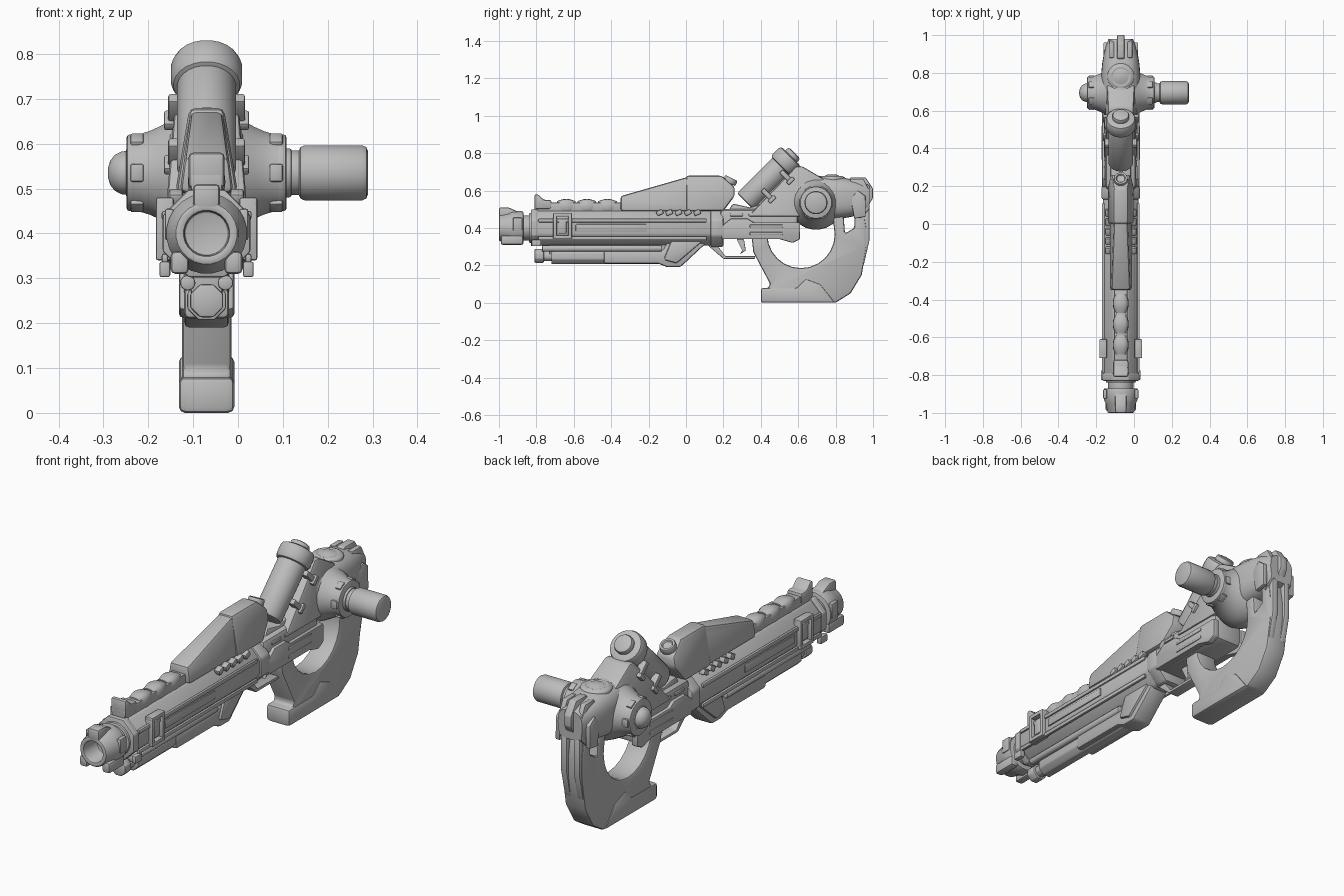
import bpy, bmesh, math
from mathutils import Vector, Matrix

if "Cube" in bpy.data.objects:
    bpy.data.objects.remove(bpy.data.objects["Cube"], do_unlink=True)

# Shared reference positions
MID_X = -.07
BORE = Vector((MID_X, 0, .4))
HUB = Vector((MID_X, .695, .535))
FORWARD, BACK = Vector((0, -1, 0)), Vector((0, 1, 0))
LEFT, UP = Vector((1, 0, 0)), Vector((0, 0, 1))
SIDES = (-1, 1)

grey = bpy.data.materials.new("plain_grey")
grey.use_nodes = True
grey.diffuse_color = (.5, .5, .5, 1)
shader = grey.node_tree.nodes["Principled BSDF"]
shader.inputs["Base Color"].default_value = grey.diffuse_color


def finish(name, bm, bevel):
    bmesh.ops.recalc_face_normals(bm, faces=bm.faces[:])
    if bevel:
        sharp = [edge for edge in bm.edges if edge.calc_face_angle(0) > .5]
        bmesh.ops.bevel(bm, geom=sharp, offset=bevel, segments=2, profile=.5,
                        affect='EDGES', clamp_overlap=True)
    mesh = bpy.data.meshes.new(name)
    bm.to_mesh(mesh)
    bm.free()
    mesh.materials.append(grey)
    part = bpy.data.objects.new(name, mesh)
    bpy.context.collection.objects.link(part)
    bpy.ops.object.select_all(action='DESELECT')
    part.select_set(True)
    bpy.context.view_layer.objects.active = part
    bpy.ops.object.shade_smooth_by_angle(angle=math.radians(35))


def skin(bm, rings):
    """Join matching rings of points and close both ends."""
    rings = [[bm.verts.new(point) for point in ring] for ring in rings]
    for near, far in zip(rings, rings[1:]):
        for i in range(len(near)):
            bm.faces.new((near[i - 1], near[i], far[i], far[i - 1]))
    bm.faces.new(rings[0])
    bm.faces.new(rings[-1])


def side_prism(name, outline, half_width, bevel=.01, x=MID_X, top_scale=1):
    """Side outline of (y, z) points with thickness across x, narrowing to the top."""
    bm = bmesh.new()
    heights = [z for y, z in outline]
    low, span = min(heights), max(heights) - min(heights)

    def width(z):
        return half_width * (1 + (top_scale - 1) * (z - low) / span)

    skin(bm, [[(x + side * width(z), y, z) for y, z in outline] for side in SIDES])
    finish(name, bm, bevel)


def lathe(name, origin, axis, profile, sides=24, bevel=.006):
    """Turn (distance, radius) points about an axis."""
    bm = bmesh.new()
    angles = [math.tau * (i + .5) / sides for i in range(sides)]
    skin(bm, [[(radius * math.cos(a), radius * math.sin(a), distance) for a in angles]
              for distance, radius in profile])
    turn = axis.to_track_quat('Z', 'Y').to_matrix().to_4x4()
    bm.transform(Matrix.Translation(origin) @ turn)
    finish(name, bm, bevel)


def drum(name, origin, axis, start, end, radius, sides=24, bevel=.006):
    lathe(name, origin, axis, [(start, radius), (end, radius)], sides, bevel)


def box(name, centre, size, tilt=0, bevel=.005):
    """Bevelled box, tilted about x by an angle in radians."""
    bm = bmesh.new()
    bmesh.ops.create_cube(bm, size=1)
    bm.transform(Matrix.Translation(centre) @ Matrix.Rotation(tilt, 4, 'X')
                 @ Matrix.Diagonal((*size, 1)))
    finish(name, bm, bevel)


def rounded_loft(name, count, section, sides=28):
    """Squarish rings along y; section(t) gives y, mid height, half width, half height."""
    bm = bmesh.new()

    def squared(value):
        return math.copysign(abs(value) ** .7, value)

    rings = []
    for step in range(count):
        y, z, half_width, half_height = section(step / (count - 1))
        angles = [math.tau * i / sides for i in range(sides)]
        rings.append([(MID_X + half_width * squared(math.cos(a)), y,
                       z + half_height * squared(math.sin(a))) for a in angles])
    skin(bm, rings)
    finish(name, bm, 0)


# Muzzle with an open bore, neck and lugs
lathe("muzzle", BORE, FORWARD, [(.9, .05), (1, .05), (1, .07), (.95, .08), (.93, .09), (.87, .09)])
drum("muzzle_neck", BORE, FORWARD, .8, .9, .067)
drum("neck_collar", BORE, FORWARD, .8, .84, .08)
side_prism("muzzle_top_lug", [(-1, .45), (-1, .51), (-.95, .51), (-.88, .48), (-.88, .45)], .03)
for side in SIDES:
    box("muzzle_side_lug", (MID_X + side * .06, -.93, .335), (.04, .12, .05), bevel=.01)
    box("muzzle_cheek", (MID_X + side * .083, -.9, .42), (.02, .05, .07))

# Barrel shroud with side strips, clamps and vents
drum("barrel_shroud", BORE, FORWARD, -.14, .82, .101, 8, .012)
drum("shroud_collar", BORE, FORWARD, .79, .83, .106, 8)
drum("rear_band", BORE, FORWARD, -.2, -.13, .11, 8, .01)
for side in SIDES:
    flank = MID_X + side * .093
    box("side_strip", (flank, -.4, .4), (.012, .38, .04))
    box("upper_ledge", (flank, -.34, .44), (.014, .9, .02))
    box("lower_ledge", (flank, -.34, .345), (.014, .9, .02))
    box("front_foot", (flank, -.8, .32), (.024, .05, .035))
    box("clamp_core", (flank, -.66, .41), (.02, .04, .08))
    for end in SIDES:
        box("clamp_post", (flank, -.66 + end * .04, .41), (.04, .02, .14))
        box("clamp_bar", (flank, -.66, .41 + end * .06), (.04, .1, .02))
    for slot in range(5):
        box("vent", (MID_X + side * .068, slot * .05 - .14, .482), (.03, .036, .026), .4)

# Lower tube assembly and fore grip
tube = Vector((MID_X, 0, .25))
drum("lower_tube", tube, FORWARD, .1, .8, .03, 8)
drum("tube_mouth", tube, FORWARD, .76, .81, .04, 8)
drum("tube_sleeve", tube, FORWARD, .1, .72, .047, 8)
box("tube_mount", (MID_X, -.4, .3), (.07, .66, .08))
for side in SIDES:
    drum("side_rod", tube + Vector((side * .042, 0, .04)), FORWARD, .13, .77, .018, 10)
side_prism("fore_grip", [(-.44, .21), (-.15, .21), (-.1, .19), (-.03, .19), (.12, .33),
                         (-.1, .33), (-.12, .28), (-.44, .28)], .05, .012)
side_prism("fore_grip_cheeks", [(-.12, .23), (-.05, .21), (.09, .33), (-.08, .33)], .062)

# Top rail, front sight and rounded studs
box("top_rail", (MID_X, -.56, .51), (.07, .5, .05))
side_prism("front_sight", [(-.81, .5), (-.81, .58), (-.79, .58), (-.76, .55), (-.72, .55), (-.72, .5)], .04)
for stud in range(3):
    def bulge(t, y=stud * .11 - .64):
        swell = .7 + .3 * math.sin(math.pi * t)
        return y + .1 * (t - .5), .515, .042 * swell, .04 * swell
    rounded_loft("rail_stud", 7, bulge, 16)

# Sloped upper housing
side_prism("upper_housing", [(-.35, .49), (-.35, .57), (0, .67), (.13, .67), (.13, .49)], .06, .014, top_scale=.6)
side_prism("housing_tail", [(0, .49), (0, .68), (.19, .68), (.26, .62), (.26, .57), (.2, .49)],
           .07, .015, top_scale=.55)
lathe("housing_button", (MID_X, .23, .64), Vector((0, .5, 1)), [(0, .038), (.03, .036), (.03, .024), (.02, .022)])

# Receiver with side panels
box("receiver", (MID_X, .39, .42), (.165, .42, .16), bevel=.025)
side_prism("receiver_bridge", [(.2, .45), (.25, .53), (.34, .51), (.52, .56), (.62, .5), (.62, .45)], .055)
for side in SIDES:
    flank = MID_X + side * .083
    side_prism("receiver_panel", [(.19, .34), (.19, .41), (.24, .45), (.33, .45), (.36, .43), (.61, .43),
                                  (.61, .34), (.57, .32), (.5, .34)], .016, .006, flank)
    for slot in range(3):
        box("receiver_slot", (flank, .27 + slot * .1, .47), (.012, .07, .016))
    for z in (.37, .41):
        box("panel_slat", (flank + side * .014, .43, z), (.012, .18, .016))

# Trigger and guard
side_prism("trigger_guard", [(.09, .33), (.2, .235), (.37, .235), (.37, .25), (.21, .25), (.15, .33)], .028, .005)
side_prism("trigger", [(.27, .34), (.3, .28), (.29, .26), (.32, .28), (.31, .34)], .012, .003)

# Grip and stock as one loop around a round hand opening
opening = [(.615 + .18 * math.cos(a), .365 - .18 * math.sin(a))
           for a in (math.pi * i / 12 for i in range(13))]
outer = [(.35, .36), (.36, .27), (.45, .1), (.44, .08), (.4, .07), (.4, 0), (.8, 0), (.88, .05),
         (.94, .15), (.965, .3), (.965, .4), (.95, .5), (.9, .5), (.9, .4), (.85, .37), (.84, .5), (.78, .5)]
side_prism("grip_and_stock", outer + opening, .055, .02)
side_prism("stock_foot", [(.4, 0), (.4, .08), (.59, .08), (.64, .13), (.72, .1), (.8, 0)], .062, .014)
for side in SIDES:
    side_prism("stock_rib", [(.92, .2), (.95, .2), (.98, .33), (.98, .5), (.94, .5)],
               .016, .006, MID_X + side * .034)


# Rear head, swelling in the middle, with a wedge leading up to it
def head_section(t):
    swell = math.sin(math.pi * (.1 + .8 * t)) ** .4
    return .54 + .44 * t, .56, .104 * swell, (.12 - .01 * t) * swell


rounded_loft("rear_head", 11, head_section)
side_prism("head_wedge", [(.35, .46), (.35, .48), (.59, .73), (.62, .73), (.74, .66), (.74, .46)],
           .09, .02, top_scale=.75)
lathe("head_cap", (MID_X, .78, .655), UP, [(-.03, .075), (.015, .07), (.025, .05), (.02, .045), (.03, .025)])
side_prism("rear_spine", [(.86, .64), (.88, .67), (.96, .67), (1, .61), (1, .56), (.95, .48)], .02, .006)
for side in SIDES:
    side_prism("rear_fin", [(.87, .62), (.88, .66), (.95, .66), (.98, .6), (.98, .5), (.93, .45)],
               .013, .005, MID_X + side * .048)
    side_prism("rear_cheek", [(.9, .45), (.88, .56), (.92, .6), (.96, .57), (.96, .46)],
               .012, .005, MID_X + side * .08)

# Cross hub flaring toward the middle, with rim teeth
reach = .17
flare = [(reach * i / 8, .085 + .06 * math.cos(math.pi * i / 16) ** 2) for i in range(-8, 9)]
lathe("cross_hub", HUB, LEFT, flare, bevel=0)
for side in SIDES:
    drum("hub_rim", HUB, LEFT * side, .15, .178, .086)
    for tooth in range(6):
        turn = math.tau * tooth / 6
        spoke = Vector((side * .155, .085 * math.cos(turn), .085 * math.sin(turn)))
        box("hub_tooth", HUB + spoke, (.03, .014, .04), turn)

# Side canister and opposite knob
drum("canister_seat", HUB, LEFT, .17, .19, .055)
drum("canister_neck", HUB, LEFT, .18, .22, .05)
drum("side_canister", HUB, LEFT, .205, .36, .062, bevel=.014)
drum("knob_seat", HUB, -LEFT, .17, .18, .055)
lathe("side_knob", HUB, -LEFT, [(.17, .05), (.19, .048), (.205, .04), (.215, .027), (.22, .01)], bevel=0)

# Tilted canister with cap, spine rail and clips
lean = (BACK + UP).normalized()
across = (BACK - UP).normalized()
base = Vector((MID_X, .34, .56))
tilt = math.pi / 4
drum("tilted_canister", base, lean, -.03, .25, .066, bevel=.014)
drum("canister_cap", base, lean, .235, .315, .08, bevel=.02)
drum("cap_button", base, lean, .3, .34, .045, bevel=.012)
box("canister_rail", base + lean * .12 + across * .06, (.07, .29, .035), tilt)
for along in (.08, .22):
    for side in SIDES:
        spot = base + lean * along + across * .055 + LEFT * side * .068
        box("canister_clip", spot, (.035, .026, .075), tilt)
        box("clip_end", spot + across * .035 + LEFT * side * .012, (.03, .045, .022), tilt)
